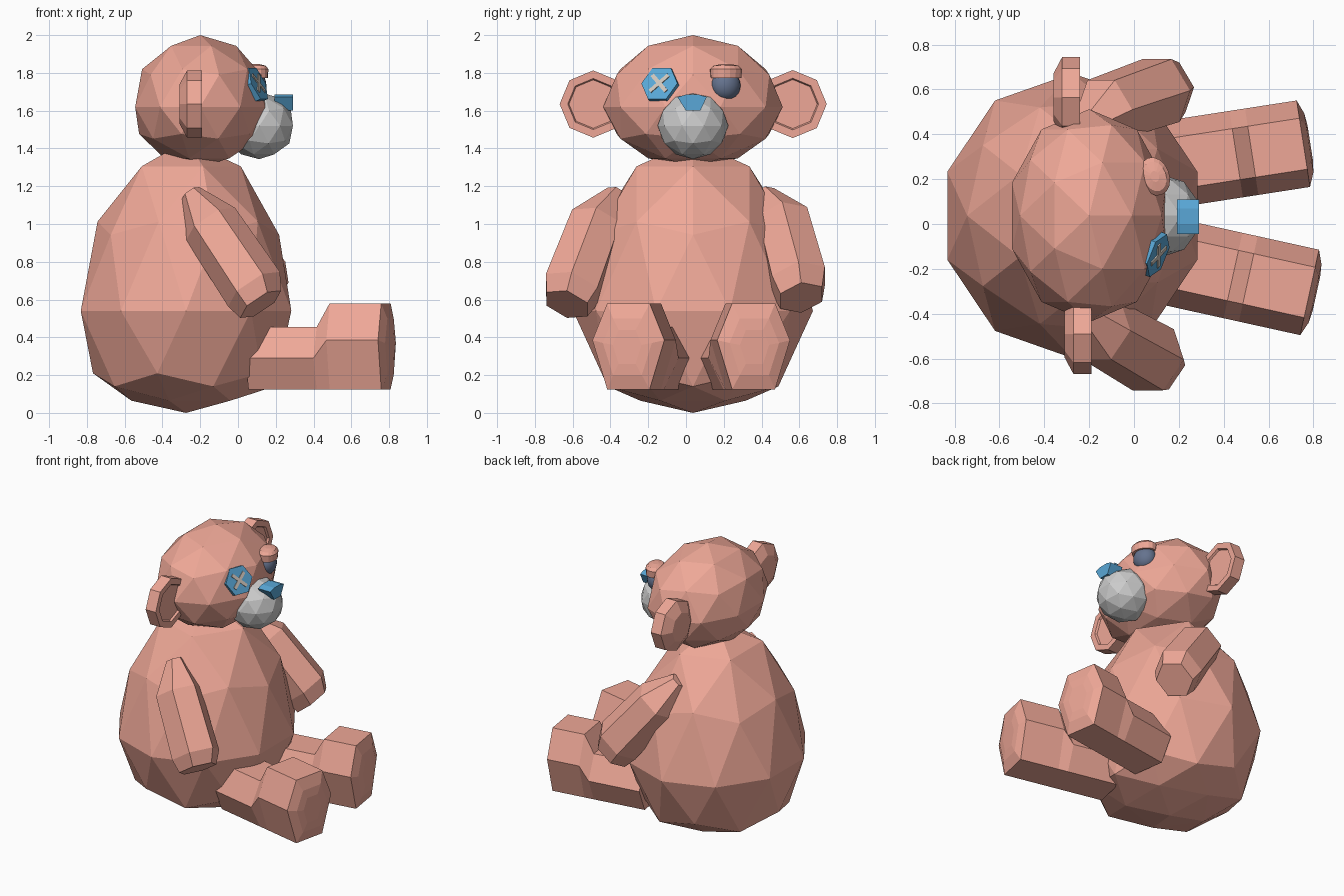
import bpy, bmesh, math
from mathutils import Vector, Matrix

if "Cube" in bpy.data.objects:
    bpy.data.objects.remove(bpy.data.objects["Cube"])


def material(name, rgb):
    m = bpy.data.materials.new(name)
    m.diffuse_color = (*rgb, 1)
    m.use_nodes = True
    m.node_tree.nodes["Principled BSDF"].inputs["Base Color"].default_value = m.diffuse_color
    return m


fur = material("fur_pink", (0.86, 0.39, 0.31))
blue = material("button_blue", (0.1, 0.39, 0.68))
dark = material("eye_slate", (0.13, 0.17, 0.27))
thread = material("thread_beige", (0.62, 0.56, 0.5))


def finish(name, bm, mat, smooth=False):
    bmesh.ops.recalc_face_normals(bm, faces=bm.faces)
    me = bpy.data.meshes.new(name)
    bm.to_mesh(me)
    bm.free()
    for p in me.polygons:
        p.use_smooth = smooth
    if mat:
        me.materials.append(mat)
    ob = bpy.data.objects.new(name, me)
    bpy.context.collection.objects.link(ob)
    return ob


def loft(name, rings, mat):
    """Skin a list of equal-sized point rings and cap both ends."""
    bm = bmesh.new()
    rows = [[bm.verts.new(p) for p in r] for r in rings]
    n = len(rows[0])
    for a, b in zip(rows, rows[1:]):
        for i in range(n):
            j = (i + 1) % n
            bm.faces.new((a[i], a[j], b[j], b[i]))
    bm.faces.new(rows[0])
    bm.faces.new(rows[-1])
    return finish(name, bm, mat)


def ngon(c, u, v, r, n, start=0.0):
    c = Vector(c)
    return [c + r * (math.cos(start + 2 * math.pi * i / n) * u + math.sin(start + 2 * math.pi * i / n) * v)
            for i in range(n)]


def faceted_ball(name, center, rx, ry, zfun, mat, taper=lambda t: (1, 1)):
    bm = bmesh.new()
    bmesh.ops.create_icosphere(bm, subdivisions=2, radius=1)
    for v in bm.verts:
        kx, ky = taper(v.co.z)
        v.co = (center[0] + rx * kx * v.co.x, center[1] + ry * ky * v.co.y, zfun(v.co.z))
    return finish(name, bm, mat)


# Body: egg with flattened base
profile = [(-1, 0), (-.85, .065), (-.526, .14), (-.447, .21), (0, .54), (1, 1.44)]


def body_z(t):
    for (a, za), (b, zb) in zip(profile, profile[1:]):
        if t <= b + 1e-3:
            return za + (zb - za) * (t - a) / (b - a)
    return profile[-1][1]


def body_taper(t):
    return (.94, .88) if t < -.1 else (.94, .94) if t > .1 else (1, 1)


faceted_ball("body", (-.275, .037), .586, .635, body_z, fur, body_taper)

# Head and muzzle
faceted_ball("head", (-.2, .037), .362, .475, lambda t: 1.62 + t * (.38 if t > 0 else .32), fur)
faceted_ball("muzzle", (.113, .037), .187, .187, lambda t: 1.52 + .177 * t, None)

# Nose: small prism on top of the muzzle
nose = [(-.045, 1.672), (0, 1.685), (.07, 1.685), (.11, 1.672), (.075, 1.6), (0, 1.6)]
loft("nose", [[(x, y, z) for y, z in nose] for x in (.192, .29)], blue)

# Ears: octagonal dishes with a shallow recessed front and tapered back
for side, (x, y, r) in {"right": (-.24, -.491, .178), "left": (-.29, .565, .18)}.items():
    rings = [ngon((x + d, y, 1.635), Vector((0, 1, 0)), Vector((0, 0, 1)), r * s, 8)
             for d, s in ((-.07, .58), (-.03, 1), (.05, 1), (.05, .76), (.036, .72))]
    loft("ear_" + side, rings, fur)

# Open eye with its drooping lid
bm = bmesh.new()
bmesh.ops.create_uvsphere(bm, u_segments=20, v_segments=12, radius=1)
bmesh.ops.transform(bm, verts=bm.verts, matrix=Matrix.Translation((.083, .21, 1.733))
                    @ Matrix.Rotation(math.radians(20), 4, 'Z') @ Matrix.Diagonal((.066, .08, .08, 1)))
finish("eye", bm, dark, True)
a = math.radians(20)
lu, lv = Vector((math.cos(a), math.sin(a), 0)) * .74, Vector((-math.sin(a), math.cos(a), 0))
loft("eyelid", [ngon((.093, .212, z), lu, lv, r, 16)
                for z, r in ((1.772, .084), (1.82, .088), (1.838, .068), (1.847, .025))], fur)

# Button eye: tilted hexagonal disc with a stitched cross
yaw, pitch = math.radians(-22), math.radians(22)
frame = (Matrix.Translation((.098, -.137, 1.74)) @ Matrix.Rotation(yaw, 4, 'Z')
         @ Matrix.Rotation(-pitch, 4, 'Y'))
U, V = Vector((0, 1, 0)), Vector((0, 0, 1))
disc = loft("button_eye", [ngon((d, 0, 0), U, V, .103, 6) for d in (-.02, .012)], blue)
disc.data.transform(frame)
for i, ang in enumerate((45, 135)):
    bm = bmesh.new()
    bmesh.ops.create_cube(bm, size=1)
    bmesh.ops.transform(bm, verts=bm.verts, matrix=frame @ Matrix.Translation((.008, 0, 0))
                        @ Matrix.Rotation(math.radians(ang), 4, 'X') @ Matrix.Diagonal((.02, .13, .022, 1)))
    finish("stitch_%d" % (i + 1), bm, thread)

# Arms: hexagonal tapered limbs
arms = {
    "right": [(-.25, -.37, 1.165), (-.145, -.475, 1.0), (.085, -.605, .655), (.12, -.63, .575)],
    "left": [(-.24, .42, 1.165), (-.13, .51, 1.02), (.12, .595, .70), (.165, .61, .61)],
}
for side, pts in arms.items():
    pts = [Vector(p) for p in pts]
    d = (pts[2] - pts[1]).normalized()
    u = d.cross(Vector((0, 1, 0))).normalized()
    v = d.cross(u)
    loft("arm_" + side, [ngon(p, u, v, r, 6) for p, r in zip(pts, (.055, .155, .165, .13))], fur)

# Legs: hexagonal shin stepping up to a taller foot with a domed sole
legs = {"right": ((.08, -.15), (.783, -.305)), "left": ((.09, .255), (.755, .358))}
for side, (s, e) in legs.items():
    s, e = Vector((*s, 0)), Vector((*e, 0))
    length = (e - s).length
    f = (e - s) / length
    w = Vector((-f.y, f.x, 0))

    def section(t, bottom, mid, top, k=1.0):
        c = s + f * t
        return [c + w * y * k + Vector((0, 0, z)) for y, z in
                ((-.195, mid), (-.115, bottom), (.115, bottom), (.195, mid), (.115, top), (-.115, top))]

    loft("leg_" + side, [
        section(0, .125, .29, .455),
        section(.37, .125, .29, .455),
        section(.44, .125, .385, .58),
        section(length, .125, .385, .58),
        section(length + .025, .2, .37, .5, .68),
        section(length + .031, .26, .36, .44, .4)], fur)
